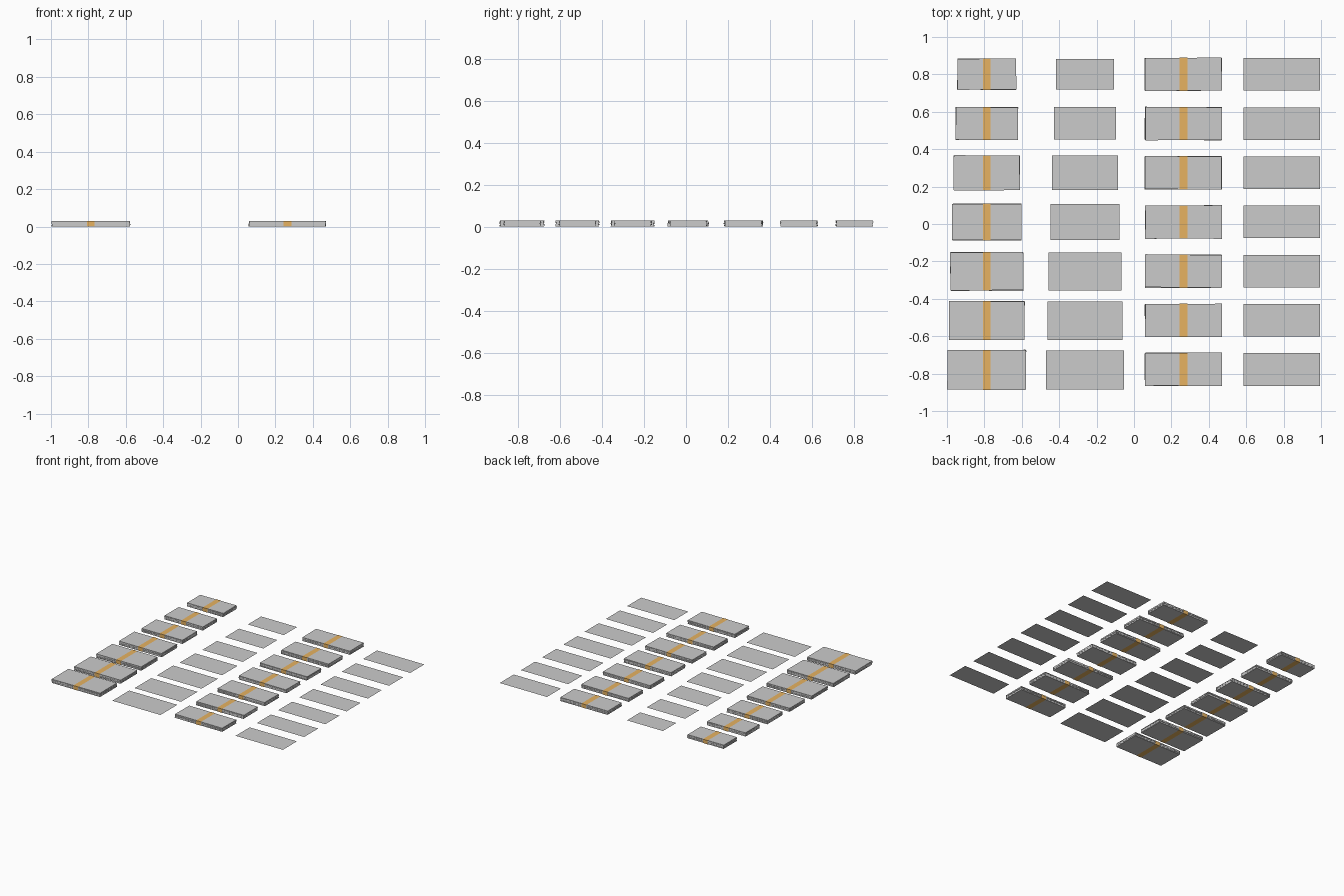
import bpy, bmesh, random
from math import cos, sin

if "Cube" in bpy.data.objects:
    bpy.data.objects.remove(bpy.data.objects["Cube"])

random.seed(4)
H = 0.03      # bundle height
GAP = 0.0005  # band stands slightly proud of the paper
LAYERS = 7

band_mat = bpy.data.materials.new("band_orange")
band_mat.diffuse_color = (0.8, 0.45, 0.12, 1)
band_mat.use_nodes = True
band_mat.node_tree.nodes["Principled BSDF"].inputs["Base Color"].default_value = band_mat.diffuse_color


def finish(bm, name, mat=None):
    me = bpy.data.meshes.new(name)
    bm.to_mesh(me)
    bm.free()
    ob = bpy.data.objects.new(name, me)
    bpy.context.collection.objects.link(ob)
    if mat:
        me.materials.append(mat)
    return ob


# Loose sheet: a single flat rectangle on the ground
def note(name, cx, cy, w, d):
    bm = bmesh.new()
    bm.faces.new([bm.verts.new((cx + sx * w / 2, cy + sy * d / 2, 0))
                  for sx, sy in ((-1, -1), (1, -1), (1, 1), (-1, 1))])
    finish(bm, name)


# Bundle: one closed skin whose sides step in and out like shifted sheets
def bundle(name, cx, cy, w, d):
    bm = bmesh.new()
    rings = []
    z0, dz = GAP, (H - 2 * GAP) / LAYERS
    for i in range(LAYERS):
        a = random.uniform(-0.012, 0.012)
        ox, oy = random.uniform(-0.002, 0.002), random.uniform(-0.0015, 0.0015)
        for z in (z0 + i * dz, z0 + (i + 1) * dz):
            ring = []
            for sx, sy in ((-1, -1), (1, -1), (1, 1), (-1, 1)):
                x, y = sx * w / 2, sy * d / 2
                ring.append(bm.verts.new((cx + ox + x * cos(a) - y * sin(a),
                                          cy + oy + x * sin(a) + y * cos(a), z)))
            rings.append(ring)
    for r0, r1 in zip(rings, rings[1:]):
        for k in range(4):
            j = (k + 1) % 4
            bm.faces.new((r0[k], r0[j], r1[j], r1[k]))
    bm.faces.new(rings[0][::-1])
    bm.faces.new(rings[-1])
    finish(bm, name + "_paper")

    # Paper band wrapped round the middle
    bm = bmesh.new()
    hd = d / 2 + 0.002
    loops = [[bm.verts.new((cx + x, cy + y, z))
              for y, z in ((-hd, 0), (hd, 0), (hd, H), (-hd, H))]
             for x in (-0.021, 0.021)]
    for k in range(4):
        j = (k + 1) % 4
        bm.faces.new((loops[0][k], loops[0][j], loops[1][j], loops[1][k]))
    bmesh.ops.recalc_face_normals(bm, faces=bm.faces[:])
    finish(bm, name + "_band", band_mat)


# Left set grows row by row, right set keeps one size
left_w = (0.312, 0.333, 0.352, 0.368, 0.388, 0.402, 0.418)
left_d = (0.164, 0.174, 0.183, 0.192, 0.203, 0.205, 0.209)
for r in range(7):
    y_left = 0.801 - 0.2635 * r
    y_right = 0.80 - 0.263 * r
    bundle(f"left_bundle_{r}", -0.787, y_left, left_w[r], left_d[r])
    note(f"left_note_{r}", -0.262, y_left, left_w[r], left_d[r])
    bundle(f"right_bundle_{r}", 0.264, y_right, 0.410, 0.174)
    note(f"right_note_{r}", 0.79, y_right, 0.410, 0.174)
